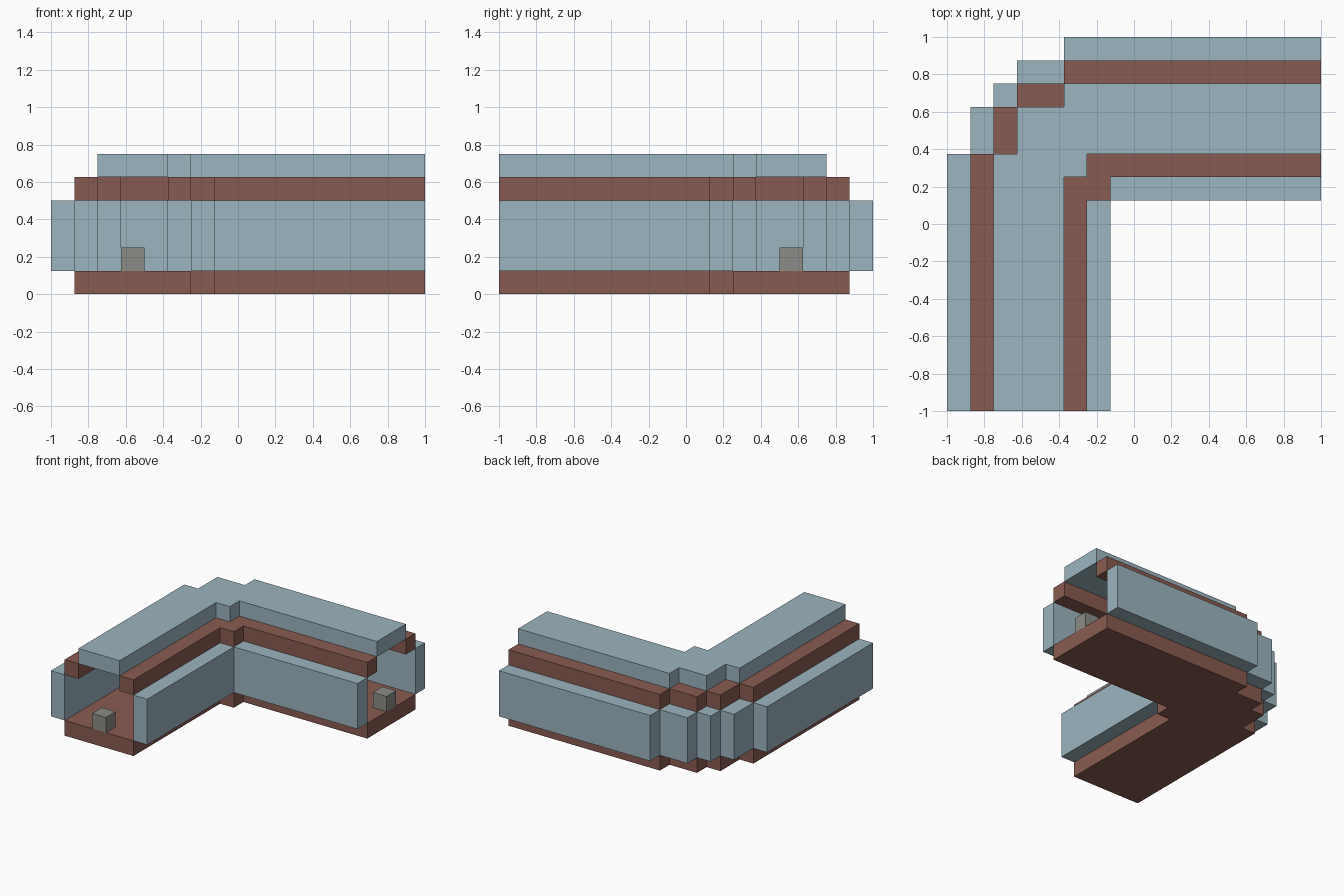
import bpy
import bmesh

UNIT = 0.125  # every part sits on this block grid

cube = bpy.data.objects.get("Cube")
if cube:
    bpy.data.objects.remove(cube, do_unlink=True)


def make_material(name, rgb):
    mat = bpy.data.materials.new(name)
    mat.use_nodes = True
    mat.diffuse_color = (*rgb, 1)
    mat.node_tree.nodes["Principled BSDF"].inputs["Base Color"].default_value = (*rgb, 1)
    return mat


BLUE = make_material("pale blue", (0.33, 0.46, 0.52))
BROWN = make_material("red brown", (0.25, 0.105, 0.082))
GREY = make_material("grey", (0.26, 0.26, 0.245))


def slab(name, outline, bottom, top, mat):
    """Extrude a flat outline, given in blocks, from bottom to top."""
    bm = bmesh.new()
    face = bm.faces.new([bm.verts.new((x * UNIT, y * UNIT, bottom * UNIT)) for x, y in outline])
    lifted = bmesh.ops.extrude_face_region(bm, geom=[face])["geom"]
    verts = [v for v in lifted if isinstance(v, bmesh.types.BMVert)]
    bmesh.ops.translate(bm, verts=verts, vec=(0, 0, (top - bottom) * UNIT))
    bmesh.ops.recalc_face_normals(bm, faces=bm.faces)
    mesh = bpy.data.meshes.new(name)
    bm.to_mesh(mesh)
    bm.free()
    mesh.materials.append(mat)
    bpy.context.collection.objects.link(bpy.data.objects.new(name, mesh))


def mirror(points):
    """Reflect points across the diagonal of the bend, in reverse order."""
    return [(-y, -x) for x, y in reversed(points)]


def bend(name, outer, inner, bottom, top, mat):
    """L-shaped slab; each half path ends on the diagonal of the bend."""
    far_side = outer + mirror(outer[:-1])
    near_side = inner + mirror(inner[:-1])
    slab(name, far_side + near_side[::-1], bottom, top, mat)


def box_pair(name, x0, x1, y0, y1, bottom, top, mat):
    """Box on the front arm and its twin on the side arm."""
    outline = [(x0, y0), (x1, y0), (x1, y1), (x0, y1)]
    slab("front_" + name, outline, bottom, top, mat)
    slab("side_" + name, mirror(outline), bottom, top, mat)


# Floor, inner rail and roof follow the bend in steps
bend("floor", [(-7, -8), (-7, 3), (-6, 3), (-6, 5), (-5, 5)],
     [(-2, -8), (-2, 1), (-1, 1)], 0, 1, BROWN)
bend("inner_rail", [(-3, -8), (-3, 2), (-2, 2)],
     [(-2, -8), (-2, 1), (-1, 1)], 4, 5, BROWN)
bend("roof", [(-6, -8), (-6, 3), (-5, 3), (-5, 5)],
     [(-3, -8), (-3, 2), (-2, 2)], 5, 6, BLUE)

# Wall panels
box_pair("outer_wall", -8, -7, -8, 3, 1, 4, BLUE)
box_pair("corner_wall", -7, -6, 3, 5, 1, 4, BLUE)
slab("middle_corner_wall", [(-6, 5), (-5, 5), (-5, 6), (-6, 6)], 1, 4, BLUE)
box_pair("inner_wall", -2, -1, -8, 1, 1, 4, BLUE)

# Outer rails
box_pair("outer_rail", -7, -6, -8, 3, 4, 5, BROWN)
box_pair("corner_rail", -6, -5, 3, 5, 4, 5, BROWN)

# Small block at each open end
box_pair("end_block", -5, -4, -8, -7, 1, 2, GREY)
